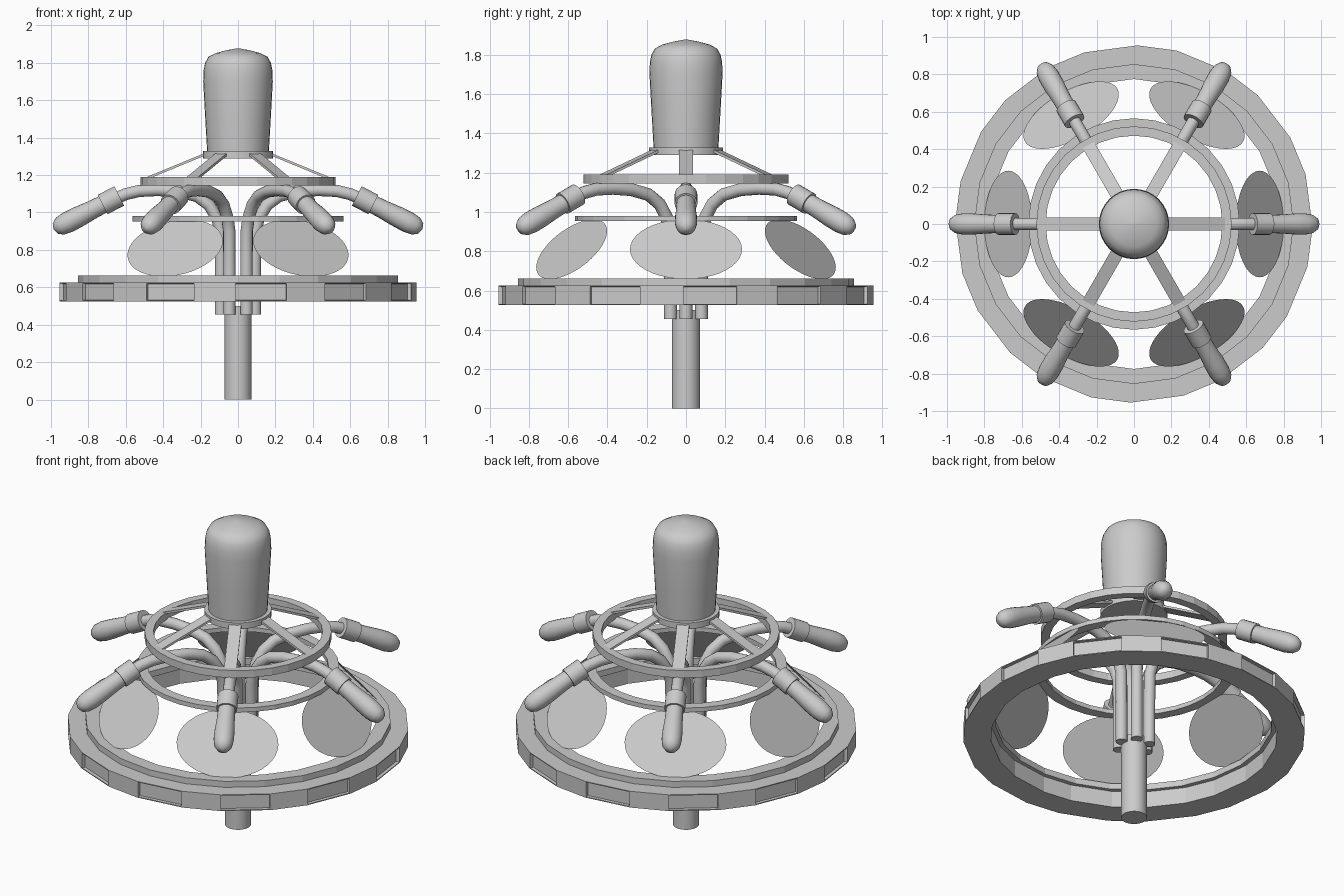
import bpy, bmesh
from math import pi, sin, cos, radians
from mathutils import Matrix, Vector

if "Cube" in bpy.data.objects:
    bpy.data.objects.remove(bpy.data.objects["Cube"])

ANGLES = [k * pi / 3 for k in range(6)]


def make(name, bm, smooth=None, matrix=None):
    bmesh.ops.recalc_face_normals(bm, faces=bm.faces[:])
    me = bpy.data.meshes.new(name)
    bm.to_mesh(me)
    bm.free()
    ob = bpy.data.objects.new(name, me)
    bpy.context.collection.objects.link(ob)
    if matrix:
        ob.matrix_world = matrix
    if smooth:
        bpy.ops.object.select_all(action='DESELECT')
        ob.select_set(True)
        bpy.context.view_layer.objects.active = ob
        bpy.ops.object.shade_smooth_by_angle(angle=radians(smooth))
    return ob


def lathe(name, profile, angles, closed=False, smooth=None, matrix=None):
    """Revolve (radius, z) points; open profiles are capped."""
    bm = bmesh.new()
    rings = [[bm.verts.new((r * cos(a), r * sin(a), z)) for a in angles] for r, z in profile]
    n = len(angles)
    pairs = list(zip(rings, rings[1:]))
    if closed:
        pairs.append((rings[-1], rings[0]))
    for lo, hi in pairs:
        for i in range(n):
            j = (i + 1) % n
            bm.faces.new((lo[i], lo[j], hi[j], hi[i]))
    if not closed:
        bm.faces.new(rings[0][::-1])
        bm.faces.new(rings[-1])
    return make(name, bm, smooth, matrix)


def steps(n):
    return [2 * pi * i / n for i in range(n)]


def ring(name, r0, r1, z0, z1, angles):
    return lathe(name, [(r0, z0), (r1, z0), (r1, z1), (r0, z1)], angles, closed=True)


# centre stem
lathe("stem", [(0.072, 0), (0.072, 0.5)], steps(24), smooth=40)

# big lower ring: alternating wide and narrow sides, wide ones recessed
rim_angles = []
for k in range(12):
    mid = radians(-90 + 7.5 + 30 * k)
    rim_angles += [mid - radians(8.6), mid + radians(8.6)]
rim = ring("lower_rim", 0.80, 0.955, 0.525, 0.625, rim_angles)
bm = bmesh.new()
bm.from_mesh(rim.data)
bm.normal_update()
wide = [f for f in bm.faces
        if abs(f.normal.z) < 0.1 and f.calc_center_median().xy.length > 0.9 and f.calc_area() > 0.025]
bmesh.ops.inset_individual(bm, faces=wide, thickness=0.008, depth=0)
bmesh.ops.inset_individual(bm, faces=wide, thickness=0.0005, depth=-0.02)
bm.to_mesh(rim.data)
bm.free()

# stacked rings
ring("rim_lip", 0.775, 0.855, 0.625, 0.662, steps(24))
ring("middle_ring", 0.505, 0.565, 0.953, 0.98, steps(32))
ring("upper_ring", 0.472, 0.522, 1.145, 1.19, steps(32))

# jar on top with its collar
lathe("collar", [(0.188, 1.29), (0.188, 1.328)], steps(32), smooth=40)
lathe("jar", [(0.165, 1.328), (0.175, 1.5), (0.186, 1.7), (0.184, 1.76), (0.176, 1.8),
              (0.158, 1.832), (0.12, 1.852), (0.06, 1.868), (0.004, 1.878)], steps(32), smooth=50)

# points of one arm in its (radius, z) plane
arm_path = [(0.091, 0.455), (0.091, 0.7), (0.093, 0.9), (0.112, 0.97), (0.155, 1.04), (0.22, 1.088),
            (0.32, 1.113), (0.43, 1.12), (0.53, 1.115), (0.60, 1.098), (0.66, 1.072)]
arm_dir = Vector((cos(radians(27)), 0, -sin(radians(27))))
handle_frame = (Matrix.Translation((0.635, 0, 1.088))
                @ arm_dir.to_track_quat('Z', 'Y').to_matrix().to_4x4())


def tube(name, path, r, matrix, sides=14):
    bm = bmesh.new()
    pts = [Vector((x, 0, z)) for x, z in path]
    rings = []
    for i, p in enumerate(pts):
        t = (pts[min(i + 1, len(pts) - 1)] - pts[max(i - 1, 0)]).normalized()
        side = Vector((0, 1, 0))
        up = side.cross(t)
        rings.append([bm.verts.new(p + r * (cos(a) * side + sin(a) * up)) for a in steps(sides)])
    for lo, hi in zip(rings, rings[1:]):
        for i in range(sides):
            j = (i + 1) % sides
            bm.faces.new((lo[i], lo[j], hi[j], hi[i]))
    bm.faces.new(rings[0])
    bm.faces.new(rings[-1])
    return make(name, bm, 50, matrix)


for k, a in enumerate(ANGLES, 1):
    turn = Matrix.Rotation(a, 4, 'Z')
    # curved pipe, socket and rounded lamp
    tube(f"arm_{k}", arm_path, 0.033, turn)
    lathe(f"socket_{k}", [(0.058, 0), (0.058, 0.1)], steps(20), smooth=40, matrix=turn @ handle_frame)
    lathe(f"lamp_{k}", [(0.048, 0.09), (0.05, 0.16), (0.056, 0.25), (0.057, 0.31), (0.05, 0.355),
                        (0.032, 0.383), (0.004, 0.393)], steps(20), smooth=50,
          matrix=turn @ handle_frame)

    # tilted oval plate
    bm = bmesh.new()
    bm.faces.new([bm.verts.new((0.672 + 0.128 * cos(t), 0.285 * sin(t), 0.81 - 0.152 * cos(t)))
                  for t in steps(40)])
    make(f"oval_plate_{k}", bm, None, turn)

    # flat spoke from the collar down to the upper ring
    bm = bmesh.new()
    bmesh.ops.create_cube(bm, size=1)
    for v in bm.verts:
        outer = v.co.x > 0
        v.co = Vector((0.495 if outer else 0.15, v.co.y * 0.07,
                       (1.18 if outer else 1.322) + v.co.z * 0.014))
    make(f"spoke_{k}", bm, None, turn)
